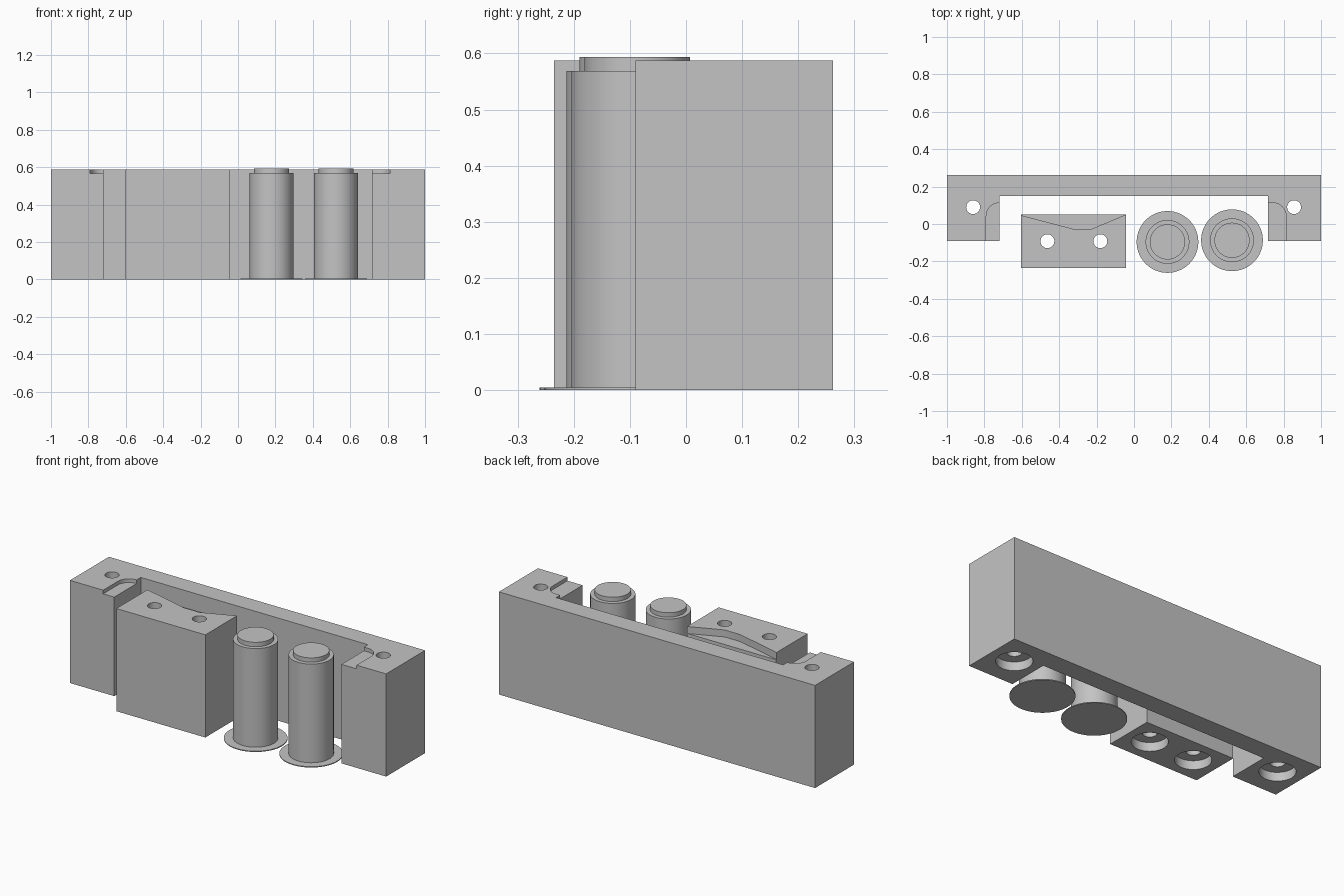
import bpy, math

if "Cube" in bpy.data.objects:
    bpy.data.objects.remove(bpy.data.objects["Cube"])

grey = bpy.data.materials.new("plain_grey")
grey.diffuse_color = (0.55, 0.55, 0.55, 1)
grey.use_nodes = True
grey.node_tree.nodes["Principled BSDF"].inputs["Base Color"].default_value = grey.diffuse_color
H = 0.587  # height of the blocks


def prism(name, pts, z0, z1):
    """Extrude a counter-clockwise outline from z0 to z1."""
    n = len(pts)
    verts = [(x, y, z) for z in (z0, z1) for x, y in pts]
    faces = [tuple(reversed(range(n))), tuple(range(n, 2 * n))]
    faces += [(i, (i + 1) % n, n + (i + 1) % n, n + i) for i in range(n)]
    me = bpy.data.meshes.new(name)
    me.from_pydata(verts, [], faces)
    me.materials.append(grey)
    ob = bpy.data.objects.new(name, me)
    bpy.context.collection.objects.link(ob)
    return ob


def circle(x, y, r, n=48):
    return [(x + r * math.cos(2 * math.pi * i / n), y + r * math.sin(2 * math.pi * i / n)) for i in range(n)]


def cut(target, cutter):
    """Apply a boolean difference and discard the cutter."""
    cutter.hide_render = True
    mod = target.modifiers.new("cut", 'BOOLEAN')
    mod.operation, mod.solver, mod.object = 'DIFFERENCE', 'EXACT', cutter
    bpy.context.view_layer.objects.active = target
    bpy.ops.object.modifier_apply(modifier=mod.name)
    bpy.data.objects.remove(cutter)


def bolt_hole(target, x, y):
    cut(target, prism("hole_cutter", circle(x, y, 0.037), -0.1, H + 0.1))
    cut(target, prism("counterbore_cutter", circle(x, y, 0.093), -0.1, 0.05))


def smooth(ob):
    bpy.ops.object.select_all(action='DESELECT')
    ob.select_set(True)
    bpy.context.view_layer.objects.active = ob
    bpy.ops.object.shade_smooth_by_angle(angle=math.radians(30))


# U-shaped housing
housing = prism("housing", [(-1, -0.09), (-0.72, -0.09), (-0.72, 0.15), (0.717, 0.15),
                            (0.717, -0.09), (1, -0.09), (1, 0.262), (-1, 0.262)], 0, H)

# Shallow rounded pockets on top of both legs
for side, outer, inner in ((-1, 0.79, 0.70), (1, 0.813, 0.697)):
    r = 0.07
    arc = [(outer - r + r * math.cos(a), 0.113 - r + r * math.sin(a))
           for a in (i * math.pi / 24 for i in range(13))]
    pts = [(inner, -0.2), (outer, -0.2)] + arc + [(inner, 0.113)]
    pts = [(side * x, y) for x, y in pts]
    cut(housing, prism("pocket_cutter", pts if side > 0 else pts[::-1], H - 0.021, H + 0.1))
for x in (-0.86, 0.856):
    bolt_hole(housing, x, 0.09)

# Clamp block with a shallow angled relief along its rear top edge
block = prism("clamp_block", [(-0.605, -0.235), (-0.042, -0.235), (-0.042, 0.05), (-0.605, 0.05)], 0, H)
cut(block, prism("relief_cutter", [(-0.64, 0.056), (-0.326, -0.026), (-0.226, -0.026),
                                   (-0.02, 0.06), (-0.02, 0.2), (-0.64, 0.2)], H - 0.04, H + 0.1))
for x in (-0.463, -0.18):
    bolt_hole(block, x, -0.092)

# Two flanged pins, each turned as one stepped profile
for name, px, py in (("left_pin", 0.179, -0.096), ("right_pin", 0.524, -0.087)):
    steps = [(0.165, 0), (0.165, 0.005), (0.117, 0.005), (0.117, 0.569), (0.094, 0.569), (0.094, 0.594)]
    n = 64
    verts = [(x, y, z) for r, z in steps for x, y in circle(px, py, r, n)]
    faces = [tuple(reversed(range(n))), tuple(range(5 * n, 6 * n))]
    faces += [(k * n + i, k * n + (i + 1) % n, (k + 1) * n + (i + 1) % n, (k + 1) * n + i)
              for k in range(5) for i in range(n)]
    me = bpy.data.meshes.new(name)
    me.from_pydata(verts, [], faces)
    me.materials.append(grey)
    pin = bpy.data.objects.new(name, me)
    bpy.context.collection.objects.link(pin)
    smooth(pin)

smooth(housing)
smooth(block)
